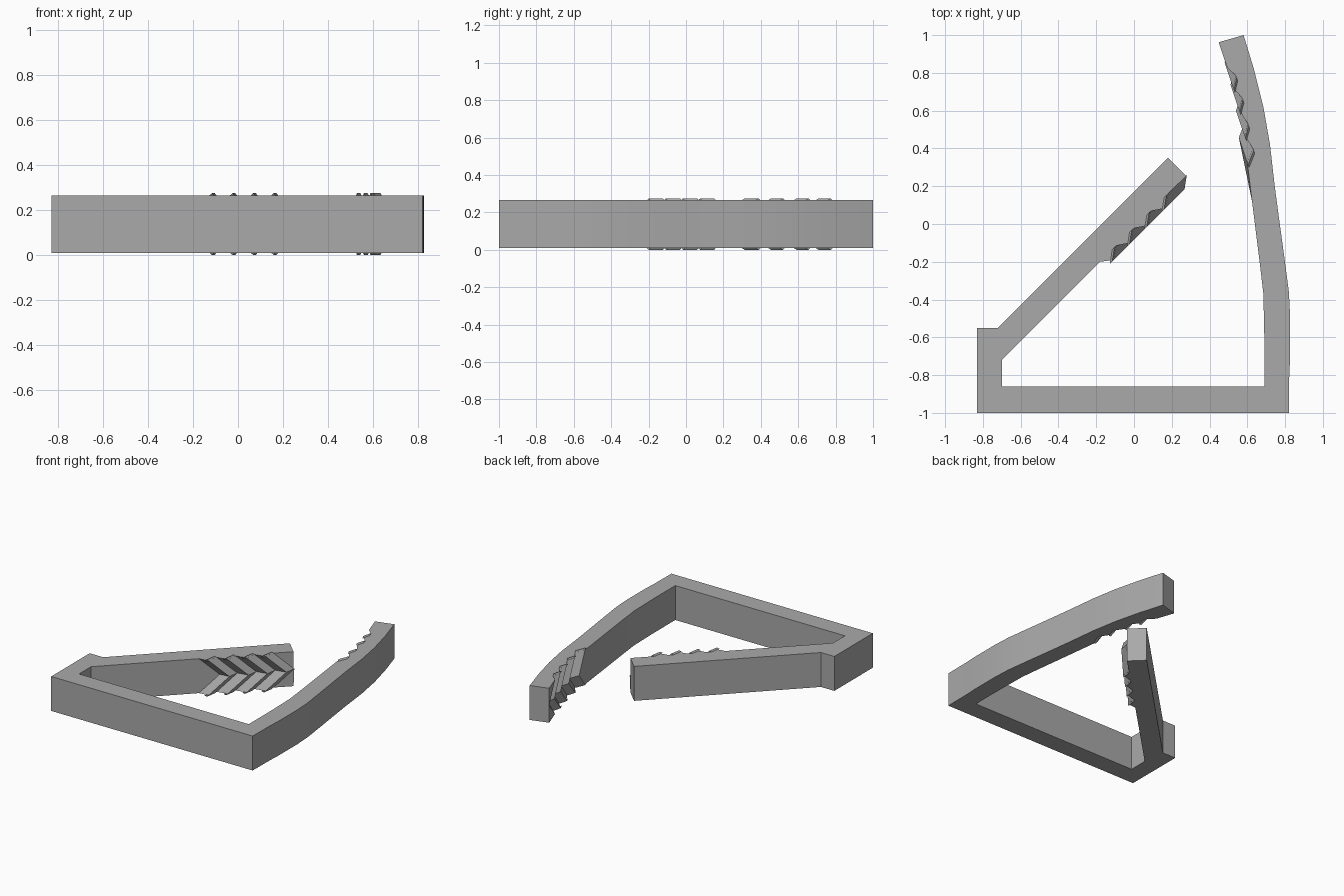
import bpy
import bmesh
import math
from mathutils import Vector

cube = bpy.data.objects.get("Cube")
if cube:
    bpy.data.objects.remove(cube, do_unlink=True)

LOW, MID, HIGH = 0.01, 0.1375, 0.265
BURR = 0.01


def make_material(name, rgb):
    mat = bpy.data.materials.new(name)
    mat.use_nodes = True
    mat.diffuse_color = (*rgb, 1)
    mat.node_tree.nodes["Principled BSDF"].inputs["Base Color"].default_value = (*rgb, 1)
    return mat


grey = make_material("light grey plastic", (0.4, 0.4, 0.4))


def finish(bm, name):
    bmesh.ops.recalc_face_normals(bm, faces=bm.faces)
    mesh = bpy.data.meshes.new(name)
    bm.to_mesh(mesh)
    bm.free()
    obj = bpy.data.objects.new(name, mesh)
    obj.data.materials.append(grey)
    bpy.context.collection.objects.link(obj)
    return obj


# Straight jaw teeth: valleys on the arm face, peaks standing off it
jaw_shift = Vector((0.1, 0.1))
jaw_teeth = [Vector((-0.18, -0.2))]
for i in range(4):
    step = Vector((0.0915, 0.0915)) * i
    jaw_teeth += [Vector((-0.107, -0.19)) + step, Vector((-0.095, -0.115)) + step]

# Curved jaw teeth: crests on the arm face, notches cut into it
spring_shift = Vector((-0.045, 0.133))
spring_teeth = [Vector(p) for p in (
    (0.60, 0.325), (0.63, 0.40), (0.585, 0.466), (0.604, 0.53), (0.556, 0.603),
    (0.573, 0.667), (0.525, 0.72), (0.54, 0.785), (0.494, 0.827))]

# Plan outline of the clip, each point paired with its shift at mid height
still = Vector((0, 0))
spring_outer = [(0.82, -1), (0.822, -0.8), (0.826, -0.72), (0.827, -0.5), (0.82, -0.36),
                (0.795, -0.17), (0.765, 0.05), (0.745, 0.2), (0.72, 0.42),
                (0.685, 0.62), (0.635, 0.82), (0.58, 1)]
spring_inner = [(0.625, 0.12), (0.64, 0), (0.665, -0.2), (0.685, -0.37), (0.69, -0.6)]
base_inner = [(0.69, -0.86), (-0.7, -0.86), (-0.7, -0.72)]
jaw_end = [(0.277, 0.255), (0.18, 0.35), (-0.72, -0.55), (-0.83, -0.55), (-0.83, -1)]

outline = [(Vector(p), still) for p in spring_outer + [(0.448, 0.962)]]
outline += [(p, spring_shift) for p in reversed(spring_teeth)]
outline += [(Vector(p), still) for p in spring_inner + base_inner]
outline += [(p, jaw_shift) for p in jaw_teeth]
outline += [(Vector(p), still) for p in jaw_end]

# Clip body: three stacked outlines, the middle one giving the chevrons
bm = bmesh.new()
rings = [[bm.verts.new((*(p + s * k), z)) for p, s in outline]
         for z, k in ((LOW, 0), (MID, 1), (HIGH, 0))]
bm.faces.new(reversed(rings[0]))
bm.faces.new(rings[2])
n = len(outline)
for lower, upper in zip(rings, rings[1:]):
    for i in range(n):
        j = (i + 1) % n
        bm.faces.new((lower[i], lower[j], upper[j], upper[i]))
bmesh.ops.remove_doubles(bm, verts=bm.verts, dist=0.0005)
body = finish(bm, "clip_body")
bpy.ops.object.select_all(action="DESELECT")
body.select_set(True)
bpy.context.view_layer.objects.active = body
bpy.ops.object.shade_smooth_by_angle(angle=math.radians(15))


# Tooth tips: small wedges rising past the top and bottom of each chevron
def tooth_tips(name, pairs, shift):
    bm = bmesh.new()
    back = -shift.normalized()
    for crest, deep in pairs:
        for z, side in ((HIGH, 1), (LOW, -1)):
            ends = []
            for p in (crest, deep):
                ends.append([bm.verts.new((*q, h)) for q, h in (
                    (p, z - side * 0.001),
                    (p + back * 0.012, z + side * BURR),
                    (p + back * 0.03, z - side * 0.001))])
            a, b = ends
            bm.faces.new(a)
            bm.faces.new(b)
            for i in range(3):
                j = (i + 1) % 3
                bm.faces.new((a[i], a[j], b[j], b[i]))
    finish(bm, name)


tooth_tips("straight_jaw_tooth_tips", list(zip(jaw_teeth[1::2], jaw_teeth[2::2])), jaw_shift)
tooth_tips("curved_jaw_tooth_tips", list(zip(spring_teeth[0::2], spring_teeth[1::2])), spring_shift)
